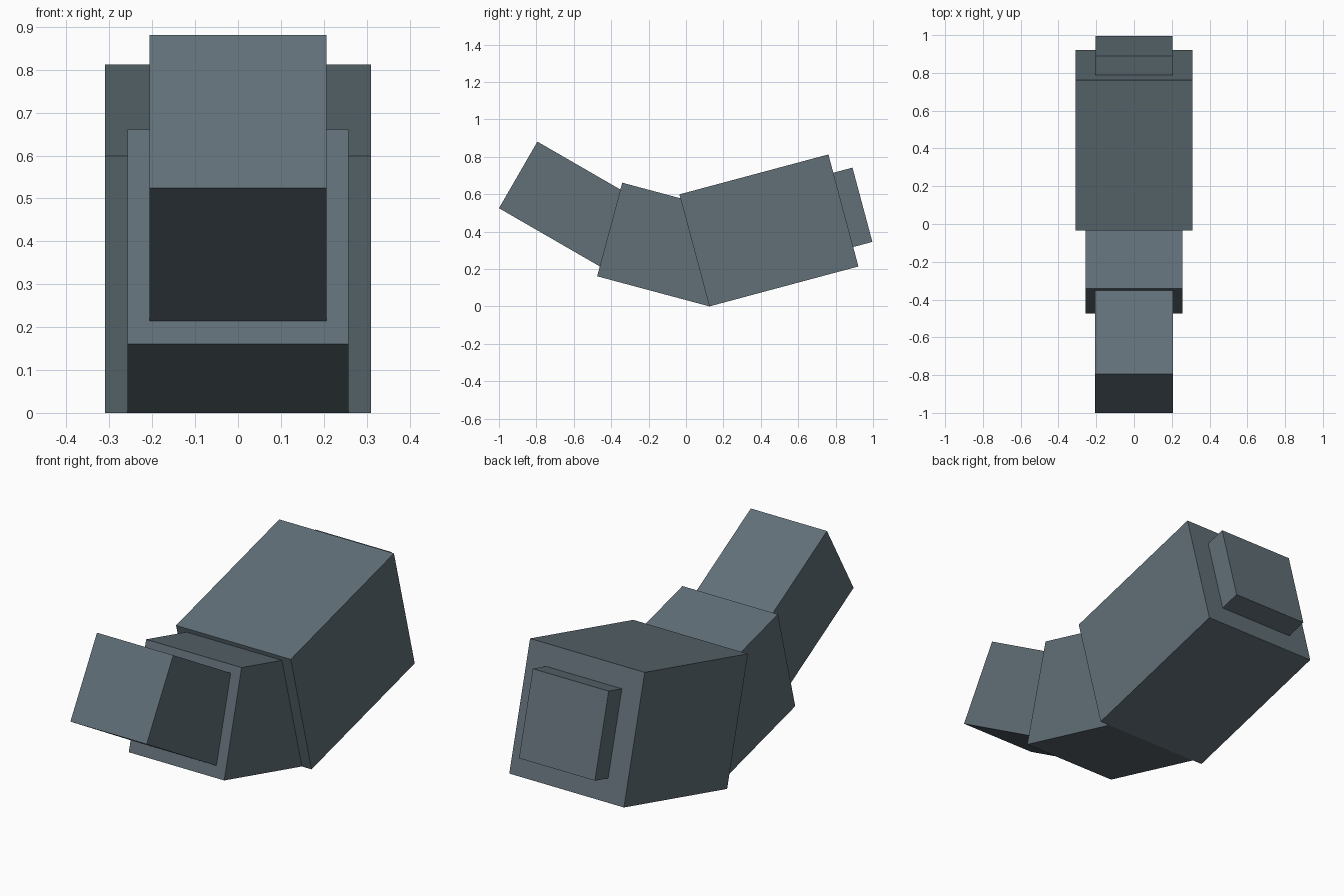
import bpy
import math
from mathutils import Vector

cube = bpy.data.objects.get("Cube")
if cube:
    bpy.data.objects.remove(cube, do_unlink=True)

# Single slate grey material
COLOR = (0.12, 0.16, 0.185, 1.0)
slate = bpy.data.materials.new("slate_grey")
slate.use_nodes = True
slate.diffuse_color = COLOR
bsdf = slate.node_tree.nodes["Principled BSDF"]
bsdf.inputs["Base Color"].default_value = COLOR
bsdf.inputs["Roughness"].default_value = 0.8


def tilted_box(name, corner, pitch, length, height, width):
    """Box from its lower front corner (y, z), pitched about x by degrees."""
    a = math.radians(pitch)
    along = Vector((0, math.cos(a), math.sin(a))) * length
    up = Vector((0, -math.sin(a), math.cos(a))) * height
    centre = Vector((0, *corner)) + (along + up) / 2
    bpy.ops.mesh.primitive_cube_add(size=1, location=centre, rotation=(a, 0, 0))
    obj = bpy.context.object
    obj.name = name
    obj.scale = (width, length, height)
    bpy.ops.object.transform_apply(location=False, rotation=True, scale=True)
    obj.data.materials.append(slate)
    return obj


# Large rear block rising to the back
tilted_box("rear_block", (0.125, 0.0), 15, 0.825, 0.62, 0.62)
# Middle block, its back end buried in the rear block
tilted_box("middle_block", (-0.475, 0.161), -15, 0.621, 0.518, 0.516)
# Slim front block rising to the front, buried in the middle block
tilted_box("front_block", (-1.0, 0.525), -30, 0.70, 0.411, 0.412)
# Raised plate on the rear end
tilted_box("back_plate", (0.87, 0.311), 15, 0.131, 0.411, 0.41)
